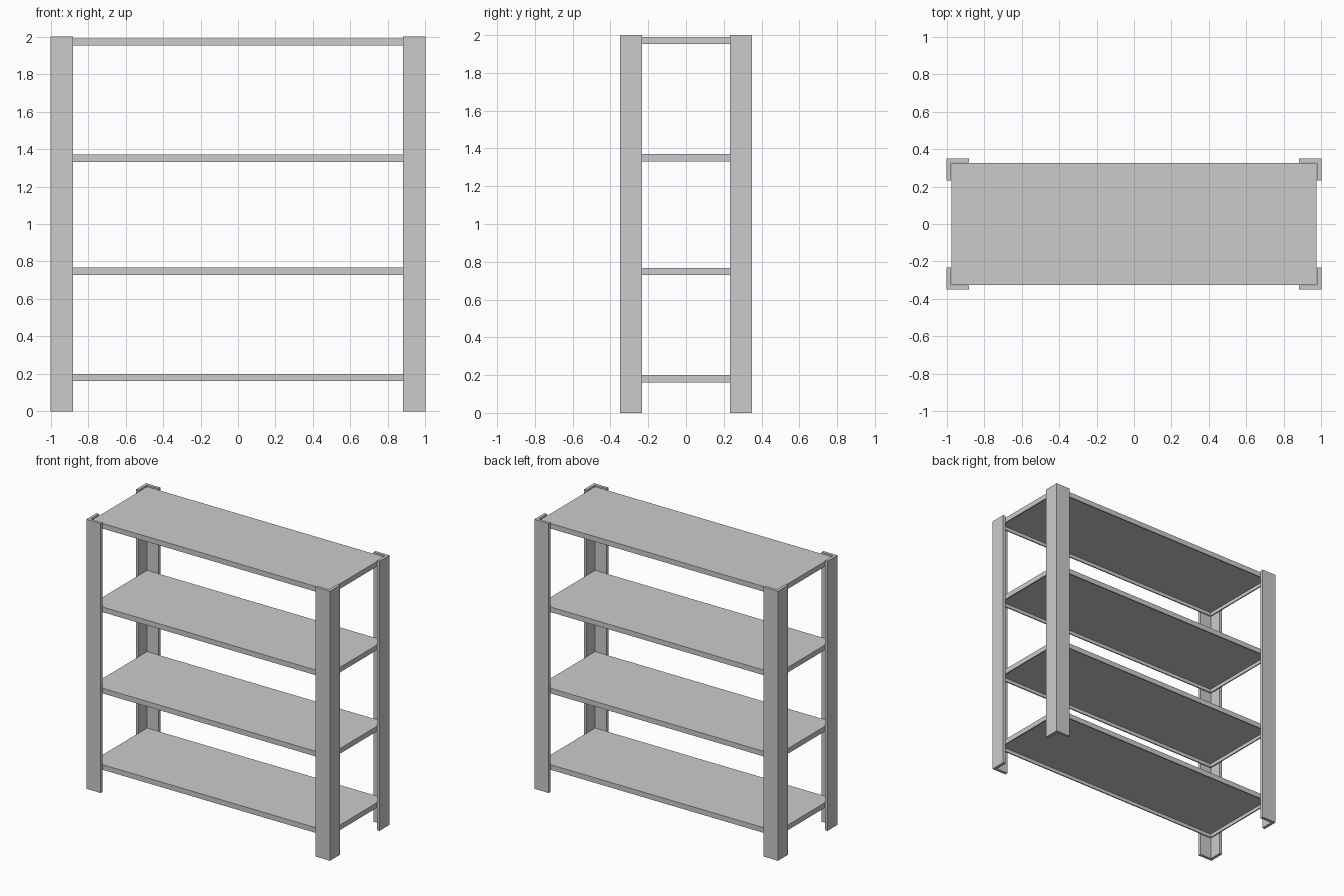
import bpy, bmesh

if "Cube" in bpy.data.objects:
    bpy.data.objects.remove(bpy.data.objects["Cube"])

HX, HY, H = 1.0, 0.35, 2.0      # half width, half depth, height
FLANGE, T = 0.118, 0.022        # angle-post flange width and thickness
SX, SY, SH = 0.974, 0.325, 0.038  # shelf half sizes and height
RIM, SHEET = 0.012, 0.012       # shelf rim and sheet thickness


def finish(bm, name):
    bmesh.ops.recalc_face_normals(bm, faces=bm.faces[:])
    me = bpy.data.meshes.new(name)
    bm.to_mesh(me)
    bm.free()
    ob = bpy.data.objects.new(name, me)
    bpy.context.collection.objects.link(ob)
    return ob


def angle_post(name, sx, sy):
    """L-section upright with its outer corner at (sx*HX, sy*HY)."""
    profile = [(0, 0), (FLANGE, 0), (FLANGE, T), (T, T), (T, FLANGE), (0, FLANGE)]
    bm = bmesh.new()
    face = bm.faces.new([bm.verts.new((sx * (HX - a), sy * (HY - b), 0)) for a, b in profile])
    ext = bmesh.ops.extrude_face_region(bm, geom=[face], use_keep_orig=True)
    top = [g for g in ext["geom"] if isinstance(g, bmesh.types.BMVert)]
    bmesh.ops.translate(bm, verts=top, vec=(0, 0, H))
    return finish(bm, name)


def tray_shelf(name, z_top):
    """Sheet shelf with a folded rim, open underneath."""
    bm = bmesh.new()
    bmesh.ops.create_cube(bm, size=1)
    for v in bm.verts:
        v.co = (v.co.x * 2 * SX, v.co.y * 2 * SY, z_top + (v.co.z - 0.5) * SH)
    bottom = min(bm.faces, key=lambda f: f.calc_center_median().z)
    bmesh.ops.inset_region(bm, faces=[bottom], thickness=RIM)
    # push the inset panel up to hollow the underside
    ext = bmesh.ops.extrude_discrete_faces(bm, faces=[bottom])
    bmesh.ops.translate(bm, verts=ext["faces"][0].verts[:], vec=(0, 0, SH - SHEET))
    return finish(bm, name)


# Four corner uprights
for side, sx in (("left", -1), ("right", 1)):
    for end, sy in (("front", -1), ("back", 1)):
        angle_post(f"{end}_{side}_post", sx, sy)

# Four shelves
for i, z in enumerate((0.20, 0.767, 1.37, 1.99), 1):
    tray_shelf(f"shelf_{i}", z)
